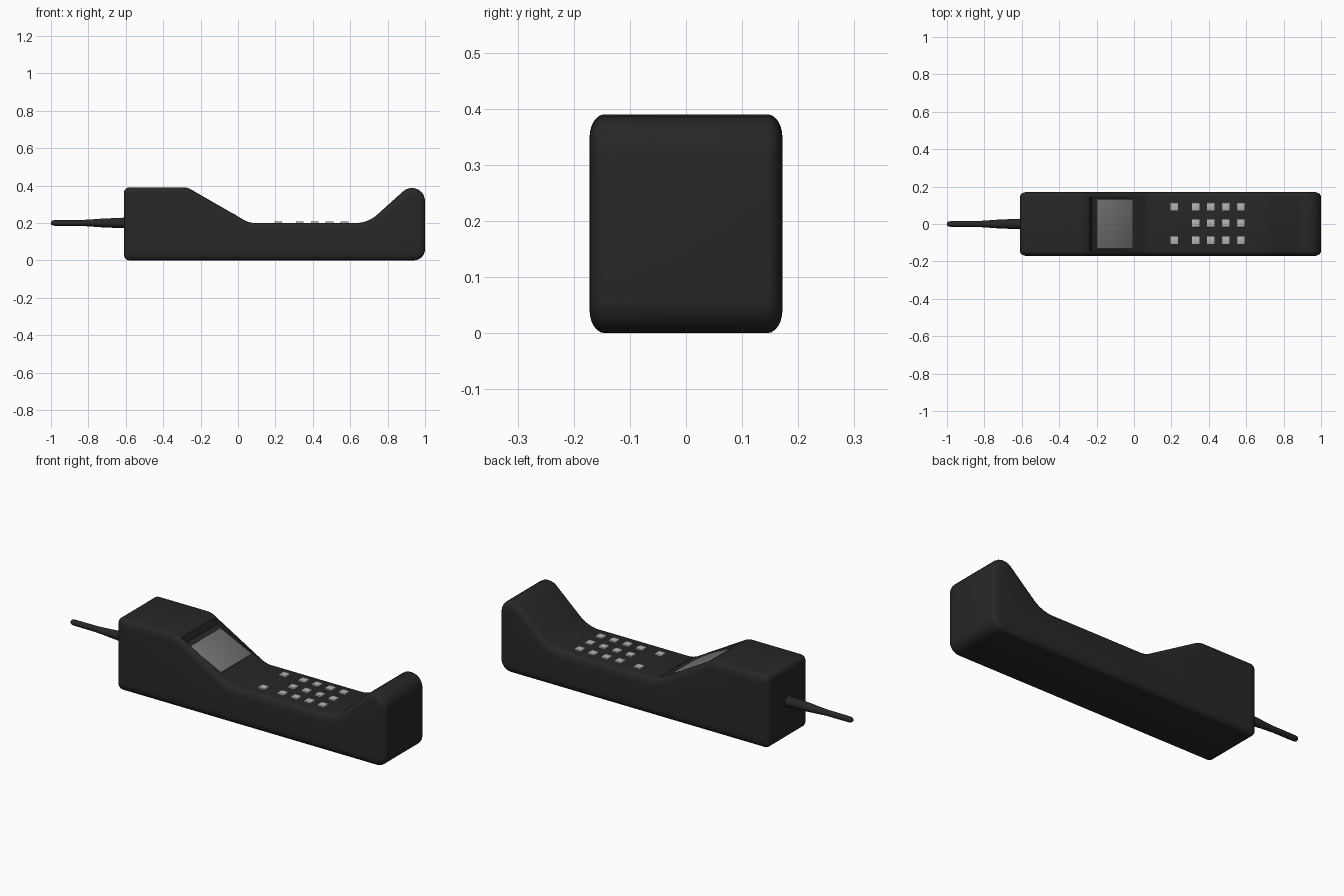
import bpy, bmesh, math
from mathutils import Vector, Matrix

if "Cube" in bpy.data.objects:
    bpy.data.objects.remove(bpy.data.objects["Cube"])


def material(name, v):
    m = bpy.data.materials.new(name)
    m.diffuse_color = (v, v, v, 1)
    m.use_nodes = True
    m.node_tree.nodes["Principled BSDF"].inputs["Base Color"].default_value = m.diffuse_color
    return m


dark = material("dark_plastic", 0.02)
light = material("light_keys", 0.45)
grey = material("grey_panel", 0.17)


def make(name, bm, mat=None, angle=35):
    bmesh.ops.recalc_face_normals(bm, faces=bm.faces)
    me = bpy.data.meshes.new(name)
    bm.to_mesh(me)
    bm.free()
    ob = bpy.data.objects.new(name, me)
    bpy.context.collection.objects.link(ob)
    if mat:
        me.materials.append(mat)
    smooth(ob, angle)
    return ob


def smooth(ob, angle):
    bpy.ops.object.select_all(action='DESELECT')
    ob.select_set(True)
    bpy.context.view_layer.objects.active = ob
    bpy.ops.object.shade_smooth_by_angle(angle=math.radians(angle))


def loft(rings, bm):
    loops = [[bm.verts.new(p) for p in r] for r in rings]
    for a, b in zip(loops, loops[1:]):
        for i in range(len(a)):
            j = (i + 1) % len(a)
            bm.faces.new((a[i], a[j], b[j], b[i]))
    bm.faces.new(loops[0])
    bm.faces.new(loops[-1])


# Side profile: clockwise corners (x, z, fillet radius)
corners = [(-0.61, 0, 0.03), (-0.61, 0.39, 0.03), (-0.27, 0.39, 0.08), (0.06, 0.2, 0.12),
           (0.695, 0.2, 0.17), (1.0, 0.4745, 0.07), (1.0, 0, 0.06)]


def profile(d, steps=8):
    """Rounded side outline, moved inwards by d."""
    P = [Vector(c[:2]) for c in corners]
    n = len(P)
    out = []
    for i in range(n):
        e1 = (P[i] - P[i - 1]).normalized()
        e2 = (P[(i + 1) % n] - P[i]).normalized()
        n1, n2 = Vector((e1.y, -e1.x)), Vector((e2.y, -e2.x))
        convex = e1.x * e2.y - e1.y * e2.x < 0
        r = max(corners[i][2] - d, 0.006) if convex else corners[i][2] + d
        s = 1 if convex else -1
        # fillet centre, then sweep between the two edge normals
        c = P[i] + (n1 + n2) * (d + s * r) / (1 + n1.dot(n2))
        for k in range(steps + 1):
            out.append(c - s * r * n1.slerp(n2, k / steps))
    return out


# Handset body: profile lofted across y with soft side edges
edge = [(0.145 + 0.027 * math.sin(t), 0.042 * (1 - math.cos(t)))
        for t in (math.radians(15 * k) for k in range(7))]
rings = [(-y, d) for y, d in reversed(edge)] + edge
bm = bmesh.new()
loft([[(p.x, y, p.y) for p in profile(d)] for y, d in rings], bm)
body = make("handset_body", bm, dark)

# Recess for the display on the slope
bm = bmesh.new()
cut = [(-0.255, 0.45), (-0.25, 0.40), (-0.225, 0.338), (0.06, 0.203), (0.06, 0.45)]
loft([[(x, y, z) for x, z in cut] for y in (-0.142, 0.142)], bm)
cutter = make("recess_cutter", bm)
cutter.hide_render = True
mod = body.modifiers.new("recess", 'BOOLEAN')
mod.operation = 'DIFFERENCE'
mod.solver = 'EXACT'
mod.object = cutter
bpy.context.view_layer.objects.active = body
bpy.ops.object.modifier_apply(modifier=mod.name)
bpy.data.objects.remove(cutter)
smooth(body, 35)


def box(name, loc, size, mat, bevel, tilt=0):
    bm = bmesh.new()
    bmesh.ops.create_cube(bm, size=1, matrix=Matrix.Diagonal((*size, 1)))
    bmesh.ops.bevel(bm, geom=bm.edges[:], offset=bevel, segments=2, affect='EDGES', profile=0.5)
    bm.transform(Matrix.Translation(loc) @ Matrix.Rotation(tilt, 4, 'Y'))
    return make(name, bm, mat)


# Display panel lying on the recess floor
tilt = math.atan2(0.135, 0.285)
box("display_panel", (-0.105, 0, 0.281), (0.19 / math.cos(tilt), 0.265, 0.012), grey, 0.003, tilt)

# Keypad: four rows of three, plus two function keys
keys = [(x, y) for x in (0.33, 0.41, 0.49, 0.57) for y in (-0.09, 0, 0.09)]
keys += [(0.215, -0.09), (0.215, 0.09)]
for i, (x, y) in enumerate(keys):
    box(f"key_{i + 1}", (x, y + 0.003, 0.198), (0.042, 0.042, 0.02), light, 0.003)

# Antenna: tapered rod with a rounded tip
shape = [(-0.59, 0.029), (-0.64, 0.027), (-0.73, 0.023), (-0.80, 0.018), (-0.85, 0.0155),
         (-0.98, 0.015), (-0.992, 0.013), (-0.998, 0.008), (-1.0, 0.003)]
bm = bmesh.new()
loft([[(x, r * math.cos(a), 0.2 + r * math.sin(a))
       for a in (2 * math.pi * k / 24 for k in range(24))] for x, r in shape], bm)
make("antenna", bm, dark)
